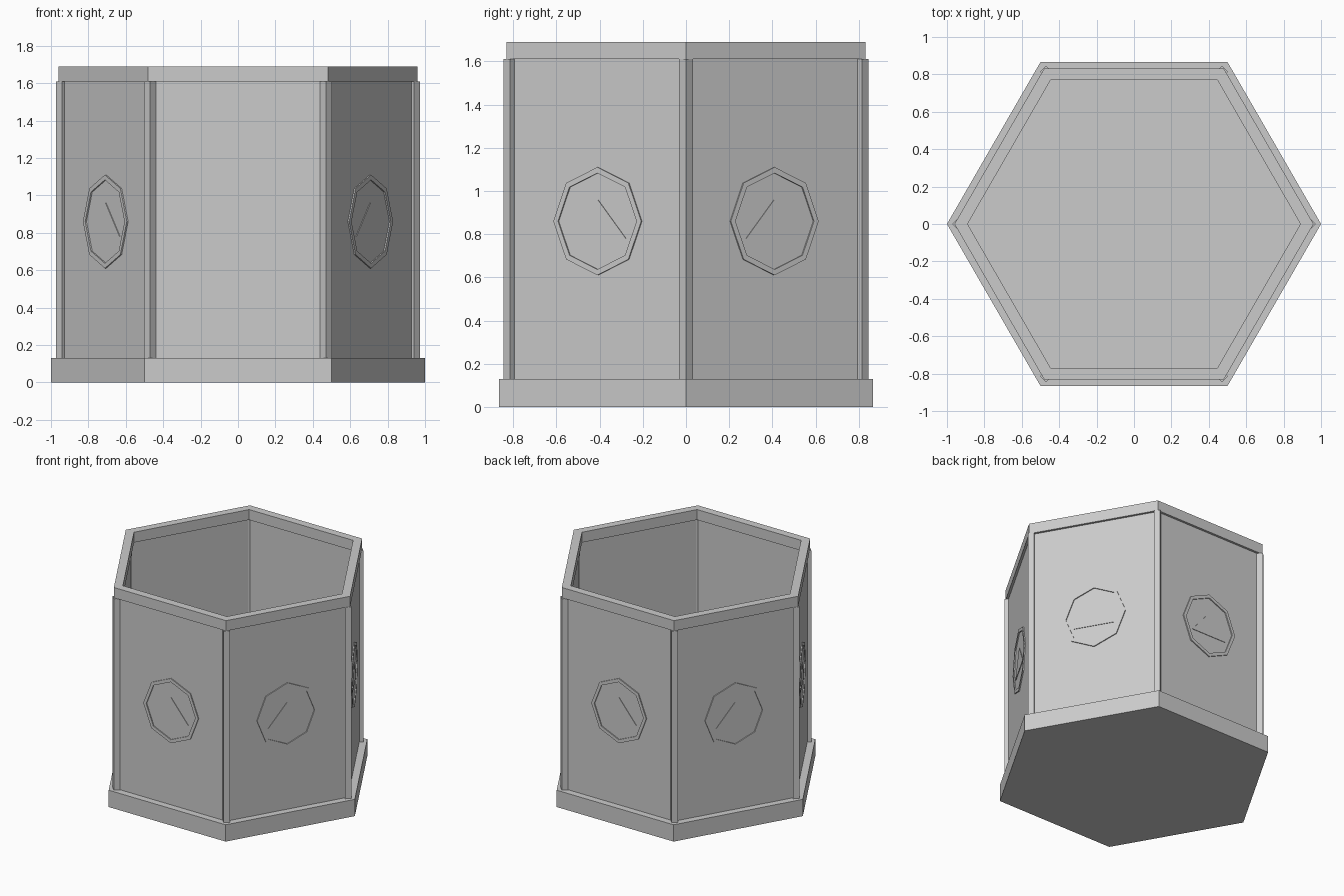
import bpy, bmesh
from math import cos, sin, pi, radians
from mathutils import Matrix

if "Cube" in bpy.data.objects:
    bpy.data.objects.remove(bpy.data.objects["Cube"])


def finish(bm, name):
    bmesh.ops.recalc_face_normals(bm, faces=bm.faces)
    me = bpy.data.meshes.new(name)
    bm.to_mesh(me)
    bm.free()
    ob = bpy.data.objects.new(name, me)
    bpy.context.collection.objects.link(ob)
    return ob


def polygon(n, rx, ry=None, start=0.0):
    ry = ry or rx
    return [(rx * cos(start + 2 * pi * i / n), ry * sin(start + 2 * pi * i / n))
            for i in range(n)]


def prism(name, outline, z0, z1, inner=None):
    """Extruded outline; with an inner outline it becomes a closed ring."""
    bm = bmesh.new()
    n = len(outline)

    def loop(pts, z):
        return [bm.verts.new((x, y, z)) for x, y in pts]

    def bridge(a, b):
        for i in range(n):
            j = (i + 1) % n
            bm.faces.new((a[i], a[j], b[j], b[i]))

    lo, hi = loop(outline, z0), loop(outline, z1)
    bridge(lo, hi)
    if inner:
        ilo, ihi = loop(inner, z0), loop(inner, z1)
        bridge(ihi, ilo)
        bridge(hi, ihi)
        bridge(ilo, lo)
    else:
        bm.faces.new(lo)
        bm.faces.new(hi)
    return finish(bm, name)


BASE_TOP, RIM_LOW, TOP = 0.13, 1.61, 1.69
WALL_R = 0.94
APOTHEM = WALL_R * cos(pi / 6)

# Base slab, hollow wall and overhanging rim
prism("base", polygon(6, 1.0), 0, BASE_TOP)
prism("wall", polygon(6, WALL_R), BASE_TOP, RIM_LOW, polygon(6, 0.92))
prism("rim", polygon(6, 0.96), RIM_LOW, TOP, polygon(6, 0.89))

# Diamond-section corner posts, all facing the same way
for i, (x, y) in enumerate(polygon(6, WALL_R)):
    post = prism(f"corner_post_{i + 1}", polygon(4, 0.032), BASE_TOP, RIM_LOW)
    post.location = (x, y, 0)

# Thin raised octagon ring and triangle on each panel
for i in range(6):
    turn = Matrix.Rotation(radians(60 * i), 4, 'Z')
    place = turn @ Matrix.Translation((0, -APOTHEM, 0.86)) @ Matrix.Rotation(pi / 2, 4, 'X')
    ring = prism(f"panel_ring_{i + 1}", polygon(8, 0.235, 0.25), -0.005, 0.008,
                 polygon(8, 0.21, 0.223))
    tri = prism(f"panel_triangle_{i + 1}", [(-0.15, -0.08), (0.15, -0.08), (0, 0.10)],
                -0.005, 0.004)
    for ob in (ring, tri):
        ob.data.transform(place)
